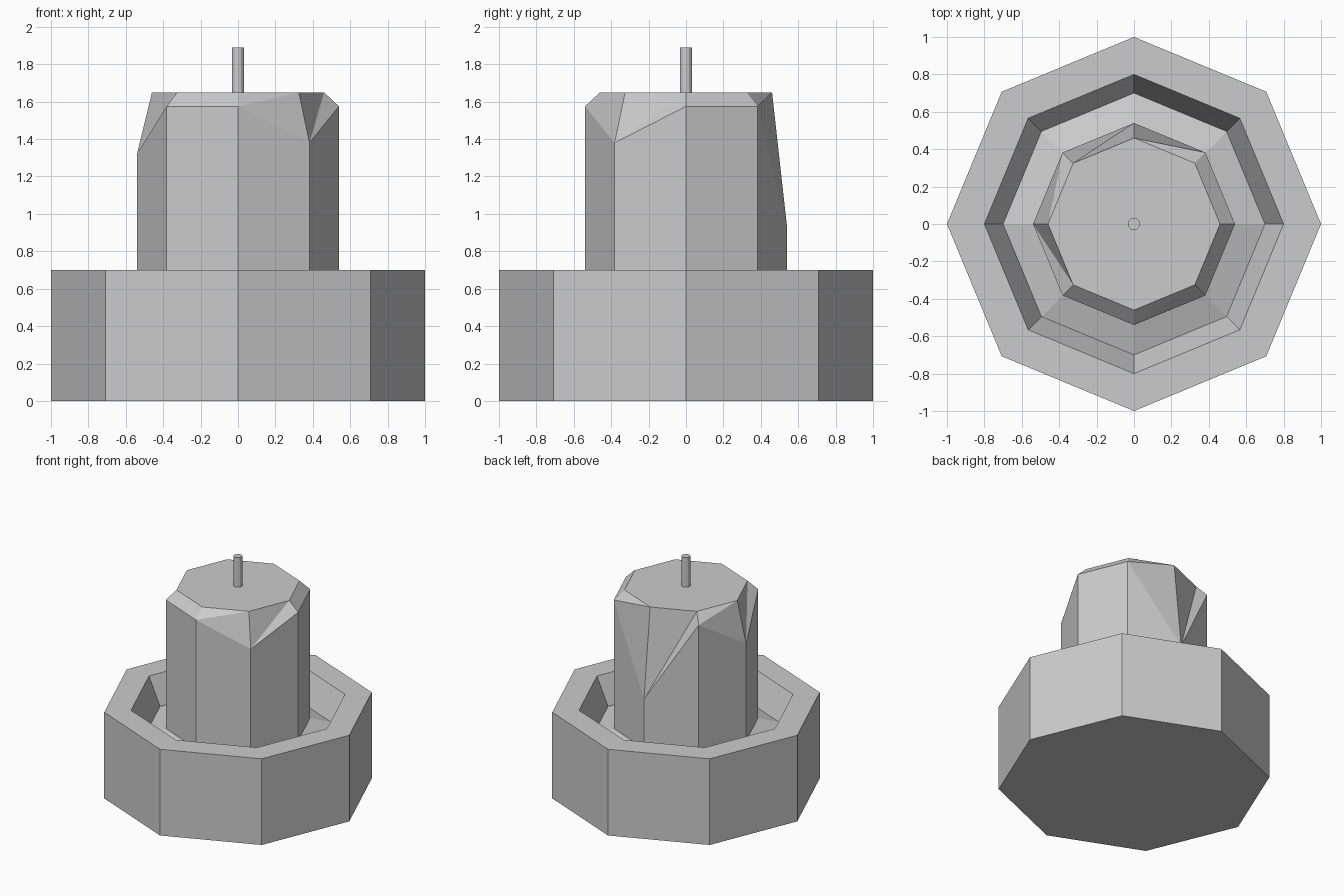
import bpy
import bmesh
from math import cos, sin, pi

SIDES = 8

old = bpy.data.objects.get("Cube")
if old:
    bpy.data.objects.remove(old, do_unlink=True)

grey = bpy.data.materials.new("plain_grey")
grey.use_nodes = True
colour = (0.6, 0.6, 0.6, 1)
grey.diffuse_color = colour
grey.node_tree.nodes["Principled BSDF"].inputs["Base Color"].default_value = colour


def ring(bm, radius, heights, sides=SIDES):
    """Ring of vertices; heights is one number or one per corner."""
    if not isinstance(heights, list):
        heights = [heights] * sides
    return [bm.verts.new((radius * cos(2 * pi * i / sides),
                          radius * sin(2 * pi * i / sides), z))
            for i, z in enumerate(heights)]


def bridge(bm, low, high, triangles=False):
    """Join two rings with quads, or with pairs of triangles."""
    n = len(low)
    for i in range(n):
        j = (i + 1) % n
        if triangles:
            bm.faces.new((low[i], low[j], high[j]))
            bm.faces.new((low[i], high[j], high[i]))
        else:
            bm.faces.new((low[i], low[j], high[j], high[i]))


def finish(bm, name):
    mesh = bpy.data.meshes.new(name)
    bm.to_mesh(mesh)
    bm.free()
    mesh.materials.append(grey)
    obj = bpy.data.objects.new(name, mesh)
    bpy.context.collection.objects.link(obj)
    return obj


def lathe(name, profile, sides=SIDES):
    """Faceted solid from (radius, height) pairs, capped at both ends."""
    bm = bmesh.new()
    rings = [ring(bm, r, z, sides) for r, z in profile]
    bm.faces.new(rings[0][::-1])
    for low, high in zip(rings, rings[1:]):
        bridge(bm, low, high)
    bm.faces.new(rings[-1])
    return finish(bm, name)


# Holder: thick octagonal bowl with a floor that rises to the candle
lathe("holder_bowl", [(1, 0), (1, 0.7), (0.8, 0.7), (0.7, 0.48), (0.54, 0.53)])

# Candle: octagonal column whose shoulder has melted unevenly
shoulder = [1.575] * SIDES
shoulder[2] = 0.93
shoulder[4] = 1.32
shoulder[7] = 1.38
bm = bmesh.new()
foot = ring(bm, 0.54, 0.5)
edge = ring(bm, 0.54, shoulder)
top = ring(bm, 0.46, 1.65)
bm.faces.new(foot[::-1])
bridge(bm, foot, edge)
bridge(bm, edge, top, triangles=True)
bm.faces.new(top)
finish(bm, "candle_column")

# Wick
lathe("wick", [(0.033, 1.64), (0.033, 1.89)], sides=12)
